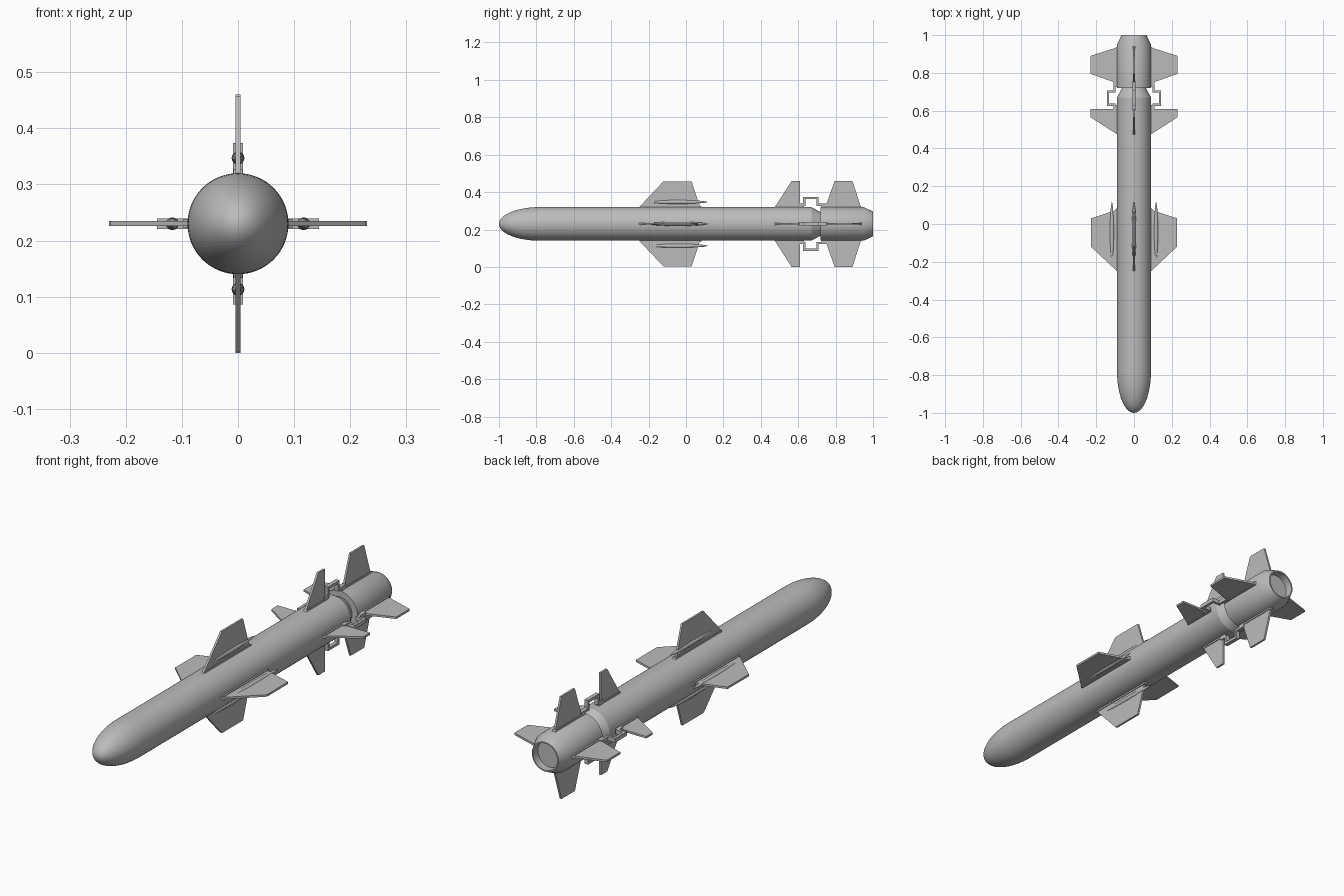
import bpy, bmesh, math
from mathutils import Matrix, Vector

cube = bpy.data.objects.get("Cube")
if cube:
    bpy.data.objects.remove(cube)

AXIS = Matrix.Translation((0, 0, 0.23))
R = 0.09

grey = bpy.data.materials.new("plain grey")
grey.use_nodes = True
colour = (0.5, 0.5, 0.5, 1)
grey.diffuse_color = colour
grey.node_tree.nodes["Principled BSDF"].inputs["Base Color"].default_value = colour


def finish(name, bm, matrix, smooth=False):
    bmesh.ops.recalc_face_normals(bm, faces=bm.faces)
    mesh = bpy.data.meshes.new(name)
    bm.to_mesh(mesh)
    bm.free()
    mesh.materials.append(grey)
    ob = bpy.data.objects.new(name, mesh)
    bpy.context.collection.objects.link(ob)
    ob.matrix_world = matrix
    if smooth:
        bpy.ops.object.select_all(action="DESELECT")
        ob.select_set(True)
        bpy.context.view_layer.objects.active = ob
        bpy.ops.object.shade_smooth_by_angle(angle=math.radians(28))
    return ob


def lathe(name, profile, matrix, steps=64):
    """Spin (radius, y) points around the y axis."""
    bm = bmesh.new()
    verts = [bm.verts.new((r, y, 0)) for r, y in profile]
    edges = [bm.edges.new(pair) for pair in zip(verts, verts[1:])]
    bmesh.ops.spin(bm, geom=verts + edges, cent=(0, 0, 0), axis=(0, 1, 0),
                   angle=math.tau, steps=steps)
    bmesh.ops.remove_doubles(bm, verts=bm.verts, dist=1e-5)
    return finish(name, bm, matrix, True)


def plate(name, outline, thickness, matrix):
    """Extrude an (outward, y) outline symmetrically about its own plane."""
    bm = bmesh.new()
    face = bm.faces.new([bm.verts.new((x, y, -thickness / 2)) for x, y in outline])
    out = bmesh.ops.extrude_face_region(bm, geom=[face])
    top = [v for v in out["geom"] if isinstance(v, bmesh.types.BMVert)]
    bmesh.ops.translate(bm, verts=top, vec=Vector((0, 0, thickness)))
    return finish(name, bm, matrix)


# Body: rounded nose, straight tube, tapered rear neck
nose = [(R * math.sin(a), -0.78 - 0.22 * math.cos(a))
        for a in (math.pi / 2 * i / 16 for i in range(17))]
lathe("body", nose + [(R, 0.67), (0.06, 0.725), (0, 0.725)], AXIS)

# Booster: flat front, tapered tail, recessed nozzle
lathe("booster", [(0, 0.72), (R, 0.72), (R, 0.95), (0.066, 1),
                  (0.06, 1), (0.06, 0.965), (0, 0.965)], AXIS)

# Fin outlines as (outward, y)
wing = [(0.08, -0.25), (0.09, -0.25), (0.228, -0.12), (0.228, 0.03), (0.09, 0.075), (0.08, 0.075)]
rear_fin = [(0.08, 0.475), (0.09, 0.475), (0.23, 0.565), (0.23, 0.61), (0.08, 0.61)]
tail_fin = [(0.08, 0.745), (0.09, 0.745), (0.23, 0.795), (0.23, 0.89), (0.09, 0.935), (0.08, 0.935)]

# Bracket: bent strap bridging the gap between body and booster
bracket = [(0.085, 0.6), (0.108, 0.6), (0.108, 0.626), (0.144, 0.626),
           (0.144, 0.708), (0.108, 0.708), (0.108, 0.755), (0.085, 0.755),
           (0.085, 0.725), (0.097, 0.725), (0.097, 0.697), (0.132, 0.697),
           (0.132, 0.638), (0.097, 0.638), (0.097, 0.63), (0.085, 0.63)]

# Slender pod, pointed at both ends
pod = [(0.0115 * math.sin(math.pi * i / 12) ** 0.6 if 0 < i < 12 else 0, -0.21 + 0.33 * i / 12)
       for i in range(13)]


def strip(start, end):
    return [(0.08, start), (0.097, start + 0.01), (0.097, end - 0.01), (0.08, end)]


for i, side in enumerate(("left", "top", "right", "bottom")):
    turn = AXIS @ Matrix.Rotation(-i * math.pi / 2, 4, "Y")
    plate(side + "_wing", wing, 0.009, turn)
    plate(side + "_rear_fin", rear_fin, 0.009, turn)
    plate(side + "_tail_fin", tail_fin, 0.009, turn)
    plate(side + "_wing_root", strip(-0.25, 0.09), 0.016, turn)
    plate(side + "_rear_fin_root", strip(0.47, 0.61), 0.016, turn)
    plate(side + "_tail_fin_root", strip(0.74, 0.945), 0.016, turn)
    plate(side + "_bracket", bracket, 0.018, turn)
    lathe(side + "_pod", pod, turn @ Matrix.Translation((0.117, 0, 0)), 12)
